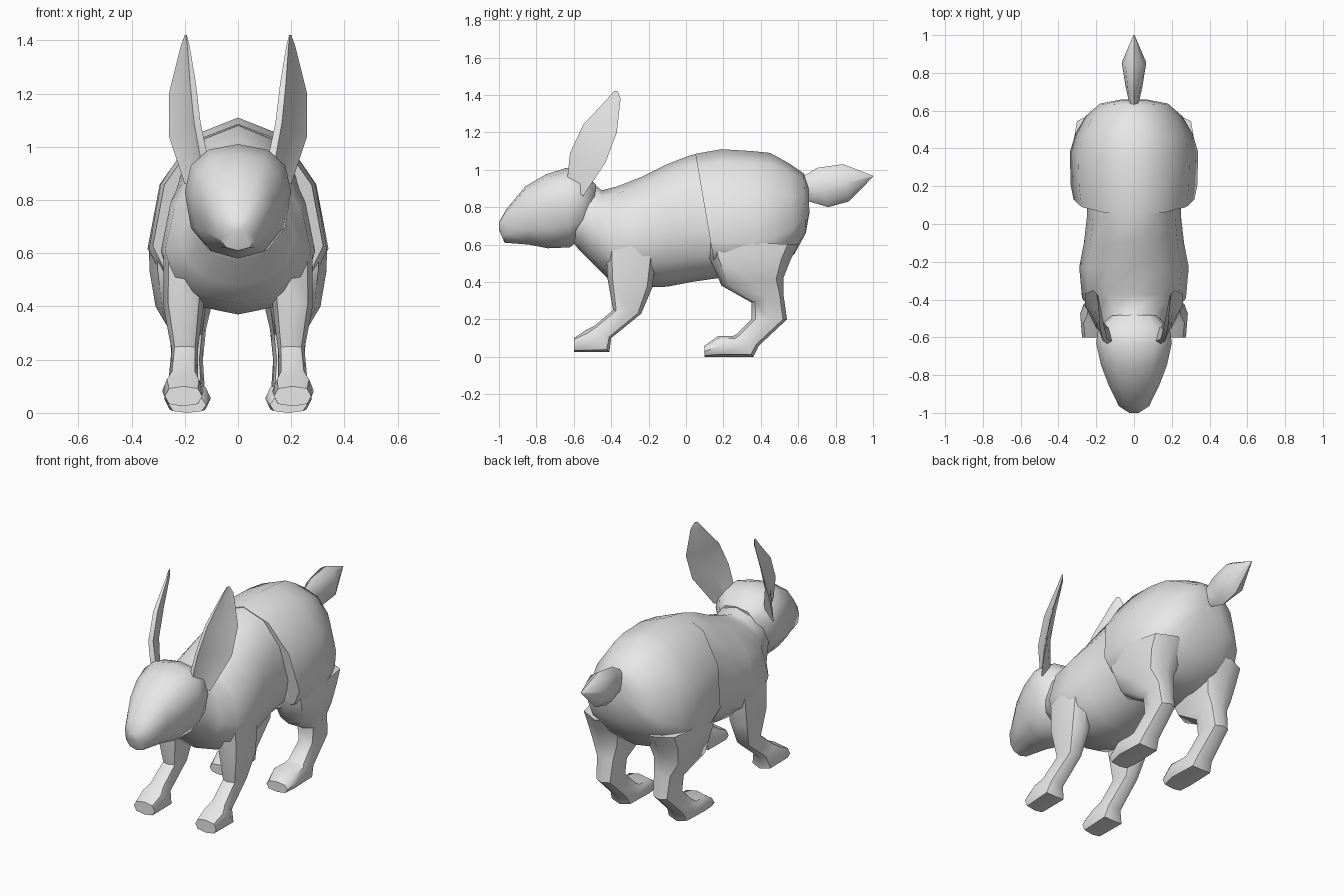
import bpy, bmesh, math
from mathutils import Vector

if "Cube" in bpy.data.objects:
    bpy.data.objects.remove(bpy.data.objects["Cube"])

grey = bpy.data.materials.new("grey_fur")
grey.diffuse_color = (0.8, 0.8, 0.8, 1)
grey.use_nodes = True
grey.node_tree.nodes["Principled BSDF"].inputs["Base Color"].default_value = grey.diffuse_color


def skin(name, rings, angle=50):
    """Bridge rings of equal point count into one closed, smooth part."""
    bm = bmesh.new()
    loops = [[bm.verts.new(p) for p in ring] for ring in rings]
    n = len(loops[0])
    for a, b in zip(loops, loops[1:]):
        for i in range(n):
            j = (i + 1) % n
            bm.faces.new((a[i], a[j], b[j], b[i]))
    bm.faces.new(loops[0])
    bm.faces.new(loops[-1])
    bmesh.ops.recalc_face_normals(bm, faces=bm.faces)
    me = bpy.data.meshes.new(name)
    bm.to_mesh(me)
    bm.free()
    me.materials.append(grey)
    ob = bpy.data.objects.new(name, me)
    bpy.context.collection.objects.link(ob)
    bpy.ops.object.select_all(action='DESELECT')
    ob.select_set(True)
    bpy.context.view_layer.objects.active = ob
    bpy.ops.object.shade_smooth_by_angle(angle=math.radians(angle))


def section(a, b, cx, rx, n, mid, power):
    """Rounded ring spanning side-profile points a and b (y, z), widest at mid."""
    pts = []
    for i in range(n):
        t = 2 * math.pi * i / n
        c, s = math.cos(t), math.sin(t)
        c = math.copysign(abs(c) ** power, c)
        s = math.copysign(abs(s) ** power, s)
        f = mid - mid * c if c > 0 else mid - (1 - mid) * c
        pts.append((cx + rx * s, a[0] + (b[0] - a[0]) * f, a[1] + (b[1] - a[1]) * f))
    return pts


def loft(name, rows, side=1, n=12, mid=0.5, power=1.0):
    skin(name, [section(a, b, cx * side, rx, n, mid, power) for a, b, cx, rx in rows])


# Torso with neck, front to back
loft("torso", [
    ((-.60, .92), (-.61, .62), 0, .14),
    ((-.50, .93), (-.57, .57), 0, .17),
    ((-.45, .89), (-.48, .48), 0, .21),
    ((-.37, .91), (-.41, .41), 0, .275),
    ((-.23, .965), (-.23, .37), 0, .29),
    ((-.10, 1.03), (-.10, .375), 0, .265),
    ((.03, 1.08), (.03, .40), 0, .25),
    ((.19, 1.09), (.17, .42), 0, .25)], mid=.6, power=.95)

# Haunches and rump, with a raised front edge
loft("haunches", [
    ((.05, 1.085), (.16, .45), 0, .32),
    ((.19, 1.11), (.21, .42), 0, .335),
    ((.35, 1.10), (.39, .43), 0, .34),
    ((.45, 1.09), (.49, .46), 0, .31),
    ((.55, 1.035), (.58, .55), 0, .255),
    ((.63, .98), (.64, .66), 0, .18),
    ((.655, .91), (.66, .77), 0, .07)], mid=.72)

# Head, nose to back of skull
loft("head", [
    ((-1.0, .72), (-1.0, .68), 0, .025),
    ((-.96, .79), (-.97, .61), 0, .08),
    ((-.86, .91), (-.84, .60), 0, .135),
    ((-.75, .975), (-.74, .58), 0, .175),
    ((-.64, 1.01), (-.62, .585), 0, .20),
    ((-.55, .985), (-.56, .64), 0, .19),
    ((-.48, .92), (-.51, .69), 0, .13)], mid=.42, power=.85)

# Tail
loft("tail", [
    ((.60, .96), (.62, .84), 0, .03),
    ((.645, .975), (.66, .83), 0, .028),
    ((.70, 1.01), (.76, .80), 0, .045),
    ((.84, 1.03), (.87, .83), 0, .065),
    ((1.0, .968), (1.0, .962), 0, .003)], n=8)

front_leg = [
    ((-.43, .62), (-.15, .60), .195, .085),
    ((-.42, .42), (-.18, .37), .205, .075),
    ((-.39, .25), (-.24, .23), .20, .05),
    ((-.49, .165), (-.40, .10), .205, .055),
    ((-.54, .14), (-.41, .025), .207, .078),
    ((-.60, .10), (-.60, .025), .205, .07)]

hind_leg = [
    ((.11, .62), (.60, .60), .19, .145),
    ((.12, .54), (.56, .52), .20, .132),
    ((.19, .38), (.52, .42), .205, .105),
    ((.35, .29), (.52, .34), .19, .07),
    ((.35, .20), (.54, .20), .19, .058),
    ((.27, .12), (.39, .06), .19, .065),
    ((.25, .11), (.36, .0), .19, .08),
    ((.17, .11), (.18, .0), .19, .088),
    ((.10, .06), (.10, .0), .19, .07)]

# Ear rows: front rim, back rim, thickness
ear = [
    ((.13, -.64, .90), (.20, -.55, .86), .055),
    ((.165, -.62, 1.09), (.26, -.43, 1.04), .045),
    ((.18, -.55, 1.24), (.26, -.37, 1.20), .04),
    ((.19, -.42, 1.38), (.215, -.35, 1.38), .015),
    ((.195, -.385, 1.42), (.20, -.365, 1.42), .005)]

for side, label in ((1, "left"), (-1, "right")):
    loft("front_leg_" + label, front_leg, side, n=8, power=.75)
    loft("hind_leg_" + label, hind_leg, side, n=8, power=.75)
    # Ear: rounded inner face, hollow outer face
    rings = []
    for f, b, t in ear:
        f, b = Vector(f), Vector(b)
        inward = Vector((-.9, .4, 0))
        m = (f + b) / 2
        ring = [f, f + inward * t * .6, m + inward * t, b, m + inward * t * .3]
        rings.append([(p.x * side, p.y, p.z) for p in ring])
    skin("ear_" + label, rings, 40)
